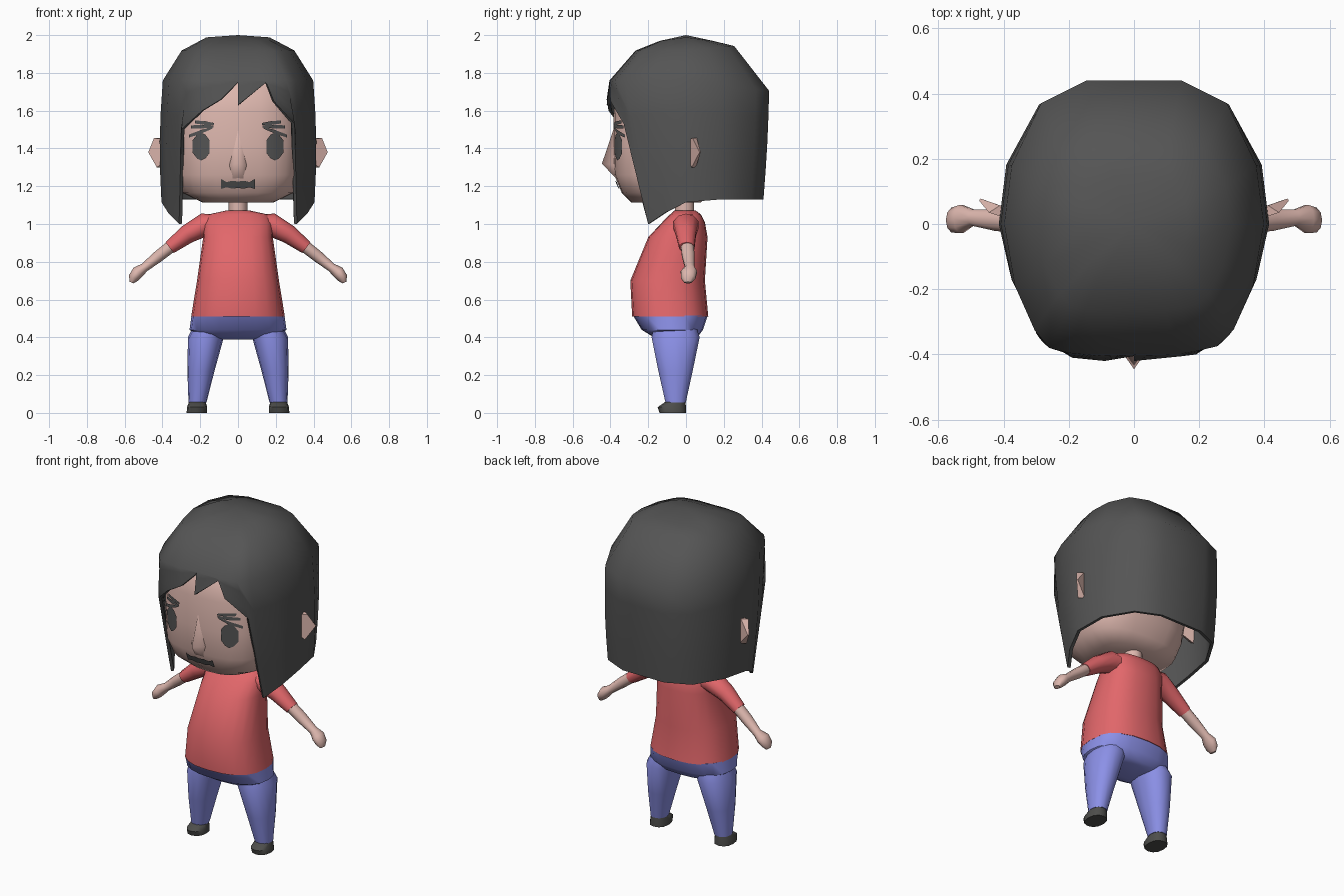
import bpy, bmesh, math
from mathutils import Vector
from mathutils.bvhtree import BVHTree

if "Cube" in bpy.data.objects:
    bpy.data.objects.remove(bpy.data.objects["Cube"])


def material(name, rgb):
    m = bpy.data.materials.new(name)
    m.diffuse_color = (*rgb, 1)
    m.use_nodes = True
    m.node_tree.nodes["Principled BSDF"].inputs["Base Color"].default_value = m.diffuse_color
    return m


HAIR = material("charcoal", (0.09, 0.09, 0.09))
SHOE = material("shoe_grey", (0.075, 0.075, 0.07))
SKIN = material("skin", (0.72, 0.47, 0.42))
RED = material("shirt_red", (0.76, 0.135, 0.145))
BLUE = material("trouser_blue", (0.26, 0.28, 0.80))


def add(name, verts, faces, mat, mirror=False, thick=0, angle=50, recalc=True):
    """Make one object from mesh data, with optional thickness and x mirror."""
    bm = bmesh.new()
    vs = [bm.verts.new(v) for v in verts]
    for f in faces:
        bm.faces.new([vs[i] for i in f])
    bmesh.ops.remove_doubles(bm, verts=bm.verts, dist=1e-4)
    if recalc:
        bmesh.ops.recalc_face_normals(bm, faces=bm.faces)
    me = bpy.data.meshes.new(name)
    bm.to_mesh(me)
    bm.free()
    me.materials.append(mat)
    ob = bpy.data.objects.new(name, me)
    bpy.context.collection.objects.link(ob)
    if thick:
        s = ob.modifiers.new("thickness", 'SOLIDIFY')
        s.thickness, s.offset = thick, -1
        bpy.context.view_layer.objects.active = ob
        ob.select_set(True)
        bpy.ops.object.modifier_apply(modifier=s.name)
        ob.select_set(False)
    for p in ob.data.polygons:
        p.use_smooth = True
    ob.data.set_sharp_from_angle(angle=math.radians(angle))
    if mirror:
        m = ob.modifiers.new("mirror", 'MIRROR')
        m.use_mirror_merge = False
    return ob


def loft(name, rings, mat, **kw):
    """Skin a stack of equal rings and cap both ends."""
    n = len(rings[0])
    verts = [p for r in rings for p in r]
    faces = [(k * n + i, k * n + (i + 1) % n, (k + 1) * n + (i + 1) % n, (k + 1) * n + i)
             for k in range(len(rings) - 1) for i in range(n)]
    faces += [tuple(range(n)), tuple(range(len(verts) - n, len(verts)))]
    return add(name, verts, faces, mat, **kw)


def oval(z, x0, x1, y0, y1, n=16, p=2.3):
    """Horizontal rounded ring between the given x and y limits."""
    out = []
    for i in range(n):
        a = 2 * math.pi * i / n
        c, s = math.cos(a), math.sin(a)
        u = math.copysign(abs(c) ** (2 / p), c)
        v = math.copysign(abs(s) ** (2 / p), s)
        out.append(((x0 + x1) / 2 + (x1 - x0) / 2 * u, (y0 + y1) / 2 + (y1 - y0) / 2 * v, z))
    return out


def limb(name, path, mat, n=10):
    """Mirrored tube along (x, y, z, radius, y radius) stations."""
    rings = []
    for k, (x, y, z, r, ry) in enumerate(path):
        a, b = path[max(k - 1, 0)], path[min(k + 1, len(path) - 1)]
        d = Vector((b[0] - a[0], 0, b[2] - a[2])).normalized()
        q = Vector((-d.z, 0, d.x))
        rings.append([Vector((x, y, z)) + q * r * math.cos(t) + Vector((0, ry * math.sin(t), 0))
                      for t in (2 * math.pi * i / n for i in range(n))])
    return loft(name, rings, mat, mirror=True)


# Head: rings of (z, half width, front y, back y)
head = loft("head", [oval(z, -w, w, f, b, 24, 2.7) for z, w, f, b in (
    (1.115, 0.19, -0.29, 0.08), (1.165, 0.295, -0.34, 0.13), (1.26, 0.325, -0.38, 0.17),
    (1.42, 0.335, -0.387, 0.21), (1.60, 0.332, -0.382, 0.23), (1.75, 0.31, -0.35, 0.22),
    (1.86, 0.21, -0.20, 0.16))], SKIN)
surface = BVHTree.FromPolygons([v.co.copy() for v in head.data.vertices],
                               [tuple(p.vertices) for p in head.data.polygons])

# Nose
add("nose", [(0, -0.445, 1.32), (0, -0.384, 1.50), (0.05, -0.374, 1.31), (0.03, -0.37, 1.24),
             (-0.03, -0.37, 1.24), (-0.05, -0.374, 1.31)],
    [(0, 1, 2), (0, 2, 3), (0, 3, 4), (0, 4, 5), (0, 5, 1), (1, 5, 4, 3, 2)], SKIN, angle=120)


def painted(name, stations, mirror=True):
    """Thin dark plate on the face from (x, z, half height) stations."""
    verts = []
    for x, z, h in stations:
        for s in (-h, h):
            hit = surface.ray_cast(Vector((x, -2, z + s)), Vector((0, 1, 0)))[0]
            y = hit.y if hit else -0.3
            verts.append((x, y - 0.008, z + s))
    faces = [(2 * i, 2 * i + 2, 2 * i + 3, 2 * i + 1) for i in range(len(stations) - 1)]
    add(name, verts, faces, HAIR, mirror=mirror, recalc=False)


# Eyes, brow strands and mouth
painted("eye", [(0.15, 1.41, 0.033), (0.172, 1.41, 0.062), (0.195, 1.41, 0.074),
                (0.218, 1.41, 0.062), (0.24, 1.41, 0.033)])
for i, (xa, za, xb, zb) in enumerate(((0.128, 1.53, 0.228, 1.54), (0.13, 1.517, 0.248, 1.514),
                                      (0.135, 1.51, 0.26, 1.465))):
    painted(f"brow_strand_{i}", [(xa, za, 0.005), ((xa + xb) / 2, (za + zb) / 2, 0.010),
                                 (xb, zb, 0.008)])
painted("mouth", [(-0.09, 1.212, 0.026), (-0.06, 1.208, 0.014), (-0.03, 1.208, 0.021),
                  (0, 1.208, 0.017), (0.03, 1.208, 0.021), (0.06, 1.208, 0.014),
                  (0.09, 1.212, 0.026)], mirror=False)

# Ears: leaf shaped, swept back
leaf = [(0.34, 0.0, 1.36), (0.43, 0.03, 1.30), (0.475, 0.072, 1.38),
        (0.445, 0.035, 1.455), (0.34, 0.0, 1.44)]
loft("ear", [leaf, [(x - 0.004 - 0.03 * (x < 0.45), y + 0.006 + 0.016 * (x < 0.45), z)
                    for x, y, z in leaf]], SKIN, mirror=True)

# Hair: columns run from a crown ring (x, y) down to a hem point (x, y, z)
side = [((0.305, -0.325), (0.312, -0.20, 1.00)), ((0.365, -0.19), (0.37, -0.11, 1.06)),
        ((0.398, 0.0), (0.405, 0.0, 1.115)), ((0.375, 0.18), (0.385, 0.18, 1.13)),
        ((0.285, 0.37), (0.285, 0.345, 1.13)), ((0.145, 0.44), (0.14, 0.41, 1.13))]
right_fringe = [((0, -0.40), (0, -0.42, 1.63)), ((0.13, -0.40), (0.15, -0.405, 1.75)),
                ((0.19, -0.39), (0.19, -0.40, 1.65)), ((0.255, -0.375), (0.30, -0.33, 1.53))]
left_fringe = [((-0.26, -0.38), (-0.30, -0.335, 1.50)), ((-0.20, -0.395), (-0.19, -0.41, 1.60)),
               ((-0.10, -0.405), (-0.09, -0.42, 1.66)), ((0, -0.40), (0, -0.405, 1.75))]
mirrored = [((-p[0], p[1]), (-h[0], h[1], h[2])) for p, h in reversed(side)]
columns = right_fringe + side + [((0, 0.44), (0, 0.41, 1.13))] + mirrored + left_fringe

STEPS = 4
verts = []
for (px, py), hem in columns:
    back = max(py, 0) / 0.44
    verts.append((0, 0, 2.0))
    verts.append((px * 0.42, py * 0.34, 1.988 - 0.02 * abs(py) / 0.44))
    verts.append((px * 0.75, py * (0.66 - 0.08 * back), 1.918 + 0.024 * back))
    top, low = Vector((px, py, 1.76 - 0.055 * back)), Vector(hem)
    for k in range(STEPS + 1):
        t = k / STEPS
        p = top.lerp(low, t)
        swell = 1 + 0.05 * math.sin(math.pi * t) * (top.z - low.z)
        verts.append((p.x * swell, p.y * (1 + (swell - 1) * 0.4 * (py > 0)), p.z))
rows = 4 + STEPS
faces = []
for c in range(len(columns) - 1):
    a, b = c * rows, (c + 1) * rows
    faces.append((0, a + 1, b + 1))
    faces += [(a + r, a + r + 1, b + r + 1, b + r) for r in range(1, rows - 1)]
add("hair", verts, faces, HAIR, thick=0.018, recalc=False, angle=60)

# Neck
loft("neck", [oval(z, -0.05, 0.05, -0.06, 0.045, 10, 2) for z in (1.03, 1.14)], SKIN)

# Shirt body
loft("shirt", [oval(z, -w, w, f, b, 20, 2.4) for z, w, f, b in (
    (0.51, 0.248, -0.285, 0.118), (0.70, 0.217, -0.295, 0.10), (0.93, 0.184, -0.20, 0.114),
    (1.01, 0.182, -0.125, 0.10), (1.05, 0.16, -0.085, 0.08), (1.072, 0.06, -0.062, 0.05))], RED)

# Sleeves and arms with hands
limb("sleeve", [(0.06, 0, 1.0, 0.05, 0.065), (0.18, 0, 0.995, 0.062, 0.07),
                (0.27, 0, 0.945, 0.05, 0.055), (0.362, 0.005, 0.875, 0.036, 0.042)], RED)
limb("arm", [(0.33, 0.005, 0.90, 0.033, 0.036), (0.42, 0.012, 0.83, 0.031, 0.035),
             (0.495, 0.02, 0.77, 0.024, 0.026), (0.53, 0.015, 0.745, 0.033, 0.045),
             (0.553, 0.012, 0.715, 0.028, 0.04), (0.563, 0.01, 0.69, 0.012, 0.02)], SKIN)

# Trousers: hips and legs, the leg tops tucked inside the hips
loft("hips", [oval(z, -w, w, f, b, 20, 2.5) for z, w, f, b in (
    (0.515, 0.246, -0.28, 0.115), (0.44, 0.257, -0.235, 0.09), (0.40, 0.20, -0.17, 0.06),
    (0.388, 0.10, -0.12, 0.03))], BLUE)
loft("trouser_leg", [oval(*s, 14, 2.2) for s in (
    (0.48, 0.05, 0.225, -0.17, 0.05), (0.40, 0.075, 0.265, -0.185, 0.075),
    (0.22, 0.125, 0.268, -0.148, 0.037), (0.055, 0.167, 0.262, -0.11, 0.0))], BLUE, mirror=True)

# Shoes: low toe, heel meeting the trouser cuff
loft("shoe", [oval(*s, 12, 2.3) for s in (
    (0.0, 0.163, 0.272, -0.14, 0.0), (0.03, 0.163, 0.27, -0.15, 0.0),
    (0.062, 0.172, 0.258, -0.105, -0.004))], SHOE, mirror=True)
